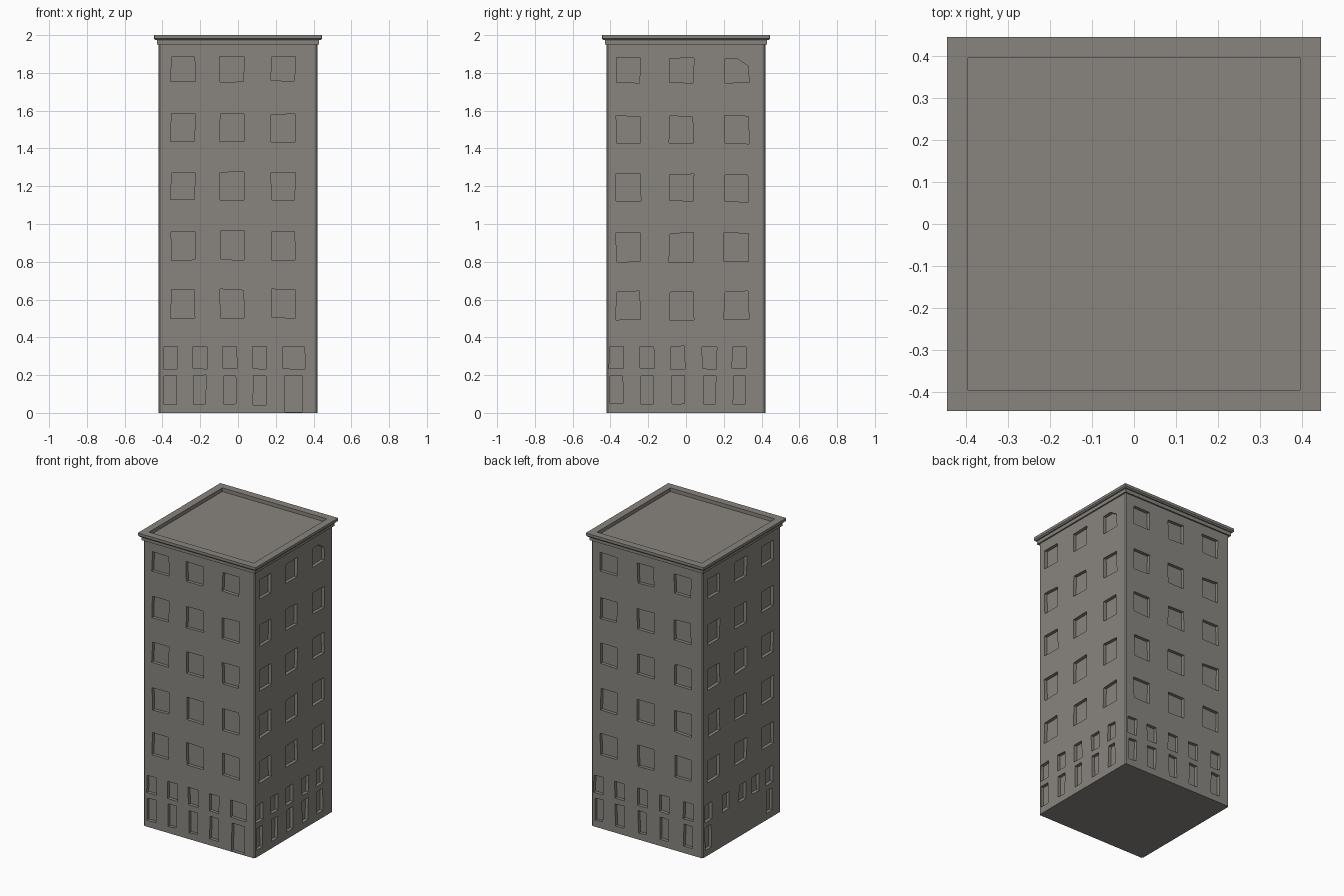
import bpy, bmesh, random
from mathutils import Vector

if "Cube" in bpy.data.objects:
    bpy.data.objects.remove(bpy.data.objects["Cube"])

random.seed(4)
HALF = 0.42      # half width of the tower
DEPTH = 0.022    # depth of the window recesses

stone = bpy.data.materials.new("warm grey stone")
stone.diffuse_color = (0.25, 0.235, 0.215, 1)
stone.use_nodes = True
stone.node_tree.nodes["Principled BSDF"].inputs["Base Color"].default_value = stone.diffuse_color


def make_object(name, bm):
    bmesh.ops.recalc_face_normals(bm, faces=bm.faces)
    mesh = bpy.data.meshes.new(name)
    bm.to_mesh(mesh)
    bm.free()
    mesh.materials.append(stone)
    obj = bpy.data.objects.new(name, mesh)
    bpy.context.collection.objects.link(obj)
    return obj


def square_loft(name, profile, c):
    """Stack square rings (half width, z) with corners chamfered by c, capped at both ends."""
    bm = bmesh.new()
    rings = []
    for h, z in profile:
        k = h - c
        pts = [(k, -h), (h, -k), (h, k), (k, h), (-k, h), (-h, k), (-h, -k), (-k, -h)]
        rings.append([bm.verts.new((x, y, z)) for x, y in pts])
    for a, b in zip(rings, rings[1:]):
        for i in range(8):
            j = (i + 1) % 8
            bm.faces.new((a[i], a[j], b[j], b[i]))
    bm.faces.new(rings[0])
    bm.faces.new(rings[-1])
    return make_object(name, bm)


def add_opening(bm, normal, tangent, u0, u1, z0, z1, clip=0.0, jitter=0.004):
    """Add a slightly uneven prism that cuts one opening into a wall."""
    outline = [(u0, z0), (u1, z0)]
    if clip:
        outline += [(u1, z1 - clip), ((u0 + u1) / 2, z1)]
    else:
        outline += [(u1, z1)]
    outline += [(u0, z1)]
    outline = [(u + random.uniform(-jitter, jitter), z + random.uniform(-jitter, jitter))
               for u, z in outline]
    layers = []
    for d in (HALF - DEPTH, HALF + 0.03):
        layers.append([bm.verts.new(normal * d + tangent * u + Vector((0, 0, z)))
                       for u, z in outline])
    inner, outer = layers
    n = len(outline)
    bm.faces.new(inner)
    bm.faces.new(outer)
    for i in range(n):
        j = (i + 1) % n
        bm.faces.new((inner[i], inner[j], outer[j], outer[i]))


# Tower walls and stepped cornice with sunken roof
tower = square_loft("tower_walls", [(HALF, 0), (HALF, 1.955)], 0.007)
square_loft("roof_cornice", [(0.43, 1.95), (0.43, 1.974), (0.437, 1.974), (0.445, 1.982),
                             (0.445, 2.0), (0.395, 2.0), (0.395, 1.975)], 0.002)

# Wall layout: normal, tangent, upper column centres, lower column centres, row offset
walls = {
    "front": ((0, -1, 0), (1, 0, 0), (-0.291, -0.031, 0.239),
              (-0.357, -0.203, -0.045, 0.113, 0.294), 0.0),
    "right": ((1, 0, 0), (0, 1, 0), (-0.306, -0.024, 0.267),
              (-0.368, -0.206, -0.042, 0.124, 0.283), -0.01),
    "back": ((0, 1, 0), (-1, 0, 0), (-0.29, -0.01, 0.27),
             (-0.365, -0.207, -0.035, 0.13, 0.31), -0.005),
    "left": ((-1, 0, 0), (0, -1, 0), (-0.30, -0.01, 0.28),
             (-0.358, -0.17, 0.01, 0.15, 0.30), -0.005),
}
rows = ((0.504, 0.652), (0.81, 0.962), (1.13, 1.273), (1.437, 1.58), (1.756, 1.888))

# Window and door openings
bm = bmesh.new()
for side, (normal, tangent, upper, lower, dz) in walls.items():
    n, t = Vector(normal), Vector(tangent)
    for r, (z0, z1) in enumerate(rows):
        for c, u in enumerate(upper):
            clip = 0.04 if (side, r, c) == ("right", 4, 2) else 0
            add_opening(bm, n, t, u - 0.063, u + 0.063, z0 + dz, z1 + dz, clip)
    for c, u in enumerate(lower):
        door = side == "front" and c == 4
        w = 0.058 if door else 0.037
        add_opening(bm, n, t, u - w, u + w, 0.234, 0.35, jitter=0.003)
        if door:
            add_opening(bm, n, t, u - 0.048, u + 0.048, 0.006, 0.196, jitter=0.002)
        elif side != "left" or c in (0, 4):
            add_opening(bm, n, t, u - 0.032, u + 0.032, 0.046, 0.197, jitter=0.003)
cutter = make_object("opening_cutter", bm)
cutter.hide_render = True
cutter.hide_viewport = True

cut = tower.modifiers.new("openings", 'BOOLEAN')
cut.operation = 'DIFFERENCE'
cut.solver = 'EXACT'
cut.object = cutter
